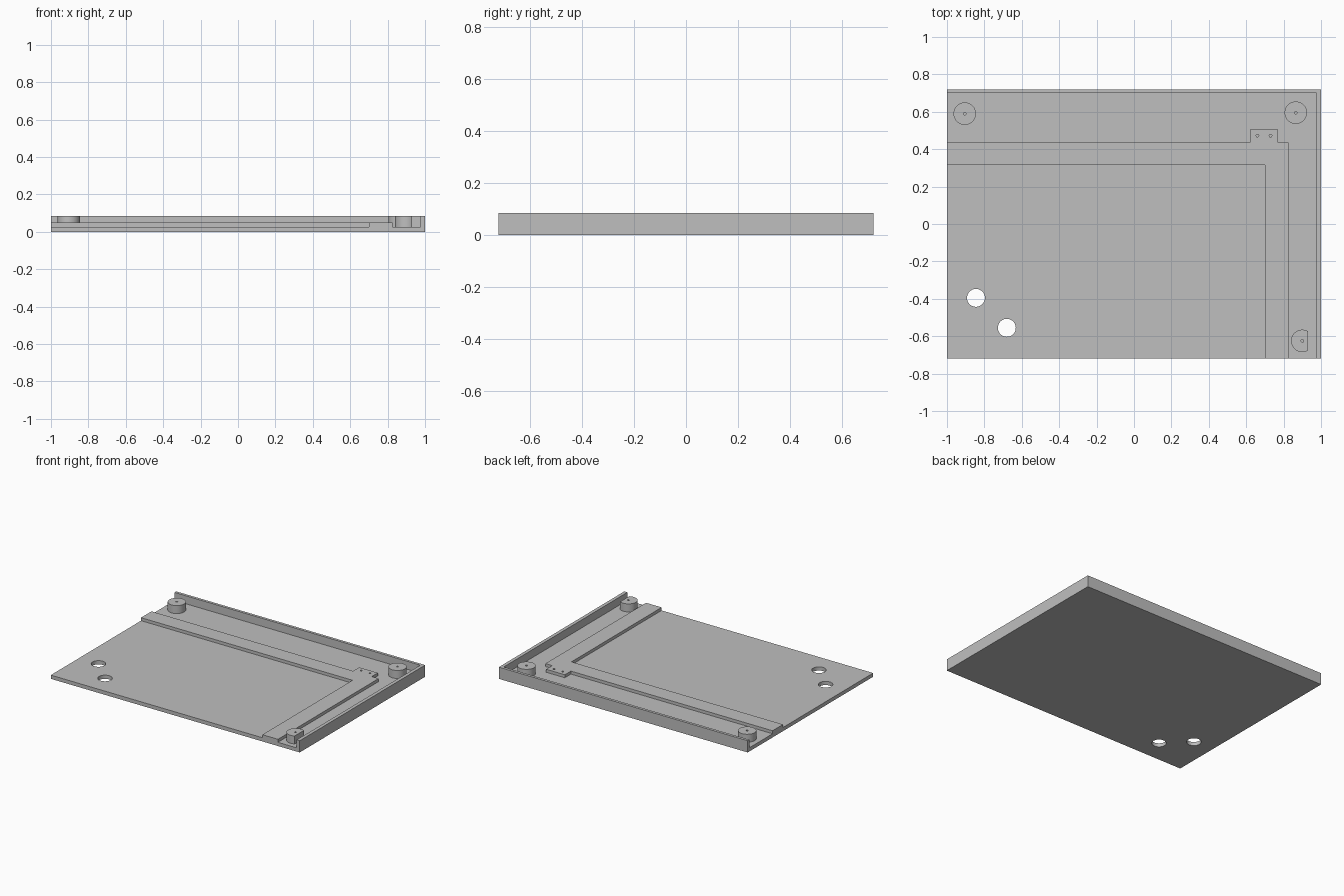
import bpy
import bmesh
from math import cos, sin, pi, acos

cube = bpy.data.objects.get("Cube")
if cube:
    bpy.data.objects.remove(cube, do_unlink=True)

grey = bpy.data.materials.new("plain grey")
grey.use_nodes = True
COLOR = (0.52, 0.52, 0.52, 1)
grey.diffuse_color = COLOR
grey.node_tree.nodes["Principled BSDF"].inputs["Base Color"].default_value = COLOR

W, D = 1.0, 0.72                       # half width and half depth
FLOOR, RIB_TOP, RIM_TOP = 0.027, 0.049, 0.085


def prism(name, outline, z0, z1):
    """Extrude a counter-clockwise outline from z0 to z1."""
    bm = bmesh.new()
    face = bm.faces.new([bm.verts.new((x, y, z0)) for x, y in outline])
    top = bmesh.ops.extrude_face_region(bm, geom=[face])["geom"]
    verts = [v for v in top if isinstance(v, bmesh.types.BMVert)]
    bmesh.ops.translate(bm, verts=verts, vec=(0, 0, z1 - z0))
    bmesh.ops.recalc_face_normals(bm, faces=bm.faces)
    mesh = bpy.data.meshes.new(name)
    bm.to_mesh(mesh)
    bm.free()
    mesh.materials.append(grey)
    obj = bpy.data.objects.new(name, mesh)
    bpy.context.collection.objects.link(obj)
    return obj


def circle(x, y, r, n=48, start=0.0, end=2 * pi):
    """Points of a circle, or of an arc that includes its end."""
    closed = end - start > 2 * pi - 0.001
    steps = n if closed else n - 1
    return [(x + r * cos(start + (end - start) * i / steps),
             y + r * sin(start + (end - start) * i / steps)) for i in range(n)]


def drill(obj, holes, r, z0, z1):
    """Cut round holes and discard the cutters."""
    for x, y in holes:
        cutter = prism("hole_cutter", circle(x, y, r, 32), z0, z1)
        cutter.hide_render = True
        mod = obj.modifiers.new("hole", "BOOLEAN")
        mod.operation, mod.solver, mod.object = "DIFFERENCE", "EXACT", cutter
        bpy.context.view_layer.objects.active = obj
        bpy.ops.object.modifier_apply(modifier=mod.name)
        bpy.data.objects.remove(cutter, do_unlink=True)


def smooth(obj):
    bpy.ops.object.select_all(action="DESELECT")
    obj.select_set(True)
    bpy.context.view_layer.objects.active = obj
    bpy.ops.object.shade_smooth_by_angle(angle=pi / 6)


# Base plate with two through holes
plate = prism("base_plate", [(-W, -D), (W, -D), (W, D), (-W, D)], 0, FLOOR)
drill(plate, [(-0.845, -0.395), (-0.68, -0.555)], 0.048, -0.1, 0.1)
smooth(plate)

# Rim wall along the back and the left side
IX, IY = W - 0.025, D - 0.02
prism("rim_wall", [(IX, -D), (W, -D), (W, D), (-W, D), (-W, IY), (IX, IY)],
      FLOOR, RIM_TOP)

# Raised L-shaped rib with a screw tab at its corner
rib = prism("corner_rib", [
    (0.70, -D), (0.825, -D), (0.825, 0.435), (0.77, 0.435), (0.77, 0.505),
    (0.62, 0.505), (0.62, 0.435), (-W, 0.435), (-W, 0.315), (0.70, 0.315)],
    FLOOR, RIB_TOP)
drill(rib, [(0.66, 0.472), (0.73, 0.472)], 0.007, FLOOR + 0.002, 0.1)
smooth(rib)

# Round bosses, the front one flattened beside the rim wall
R = 0.06
flat = acos(0.03 / R)
bosses = {
    "back_right_boss": (-0.905, 0.59, 0, 2 * pi),
    "back_left_boss": (0.865, 0.595, 0, 2 * pi),
    "front_left_boss": (0.90, -0.625, flat, 2 * pi - flat),
}
for name, (x, y, start, end) in bosses.items():
    boss = prism(name, circle(x, y, R, 48, start, end), FLOOR, RIM_TOP)
    drill(boss, [(x, y)], 0.007, FLOOR + 0.01, 0.1)
    smooth(boss)
